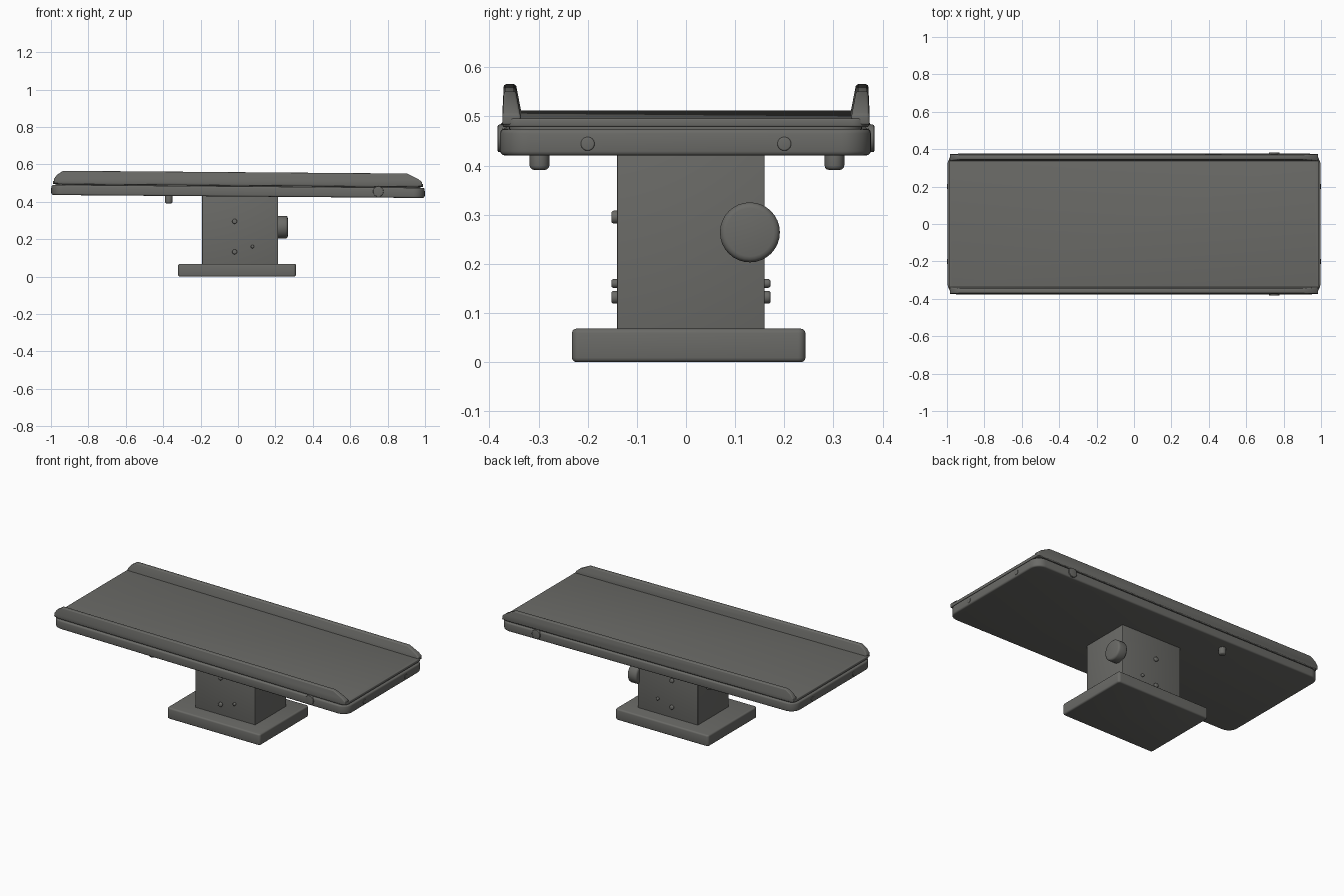
import bpy, bmesh, math
from mathutils import Matrix, Vector

if "Cube" in bpy.data.objects:
    bpy.data.objects.remove(bpy.data.objects["Cube"])

grey = bpy.data.materials.new("dark_warm_grey")
grey.diffuse_color = (0.145, 0.145, 0.135, 1)
grey.use_nodes = True
grey.node_tree.nodes["Principled BSDF"].inputs["Base Color"].default_value = grey.diffuse_color
SLOPE = 0.008  # the tray leans very slightly down towards +x


def finish(bm, name, bevel=0.0, lean=False):
    if bevel:
        bmesh.ops.recalc_face_normals(bm, faces=bm.faces)
        sharp = [e for e in bm.edges if e.calc_face_angle(0) > math.radians(35)]
        bmesh.ops.bevel(bm, geom=sharp, offset=bevel, segments=3, profile=0.5,
                        affect='EDGES', clamp_overlap=True)
    if lean:
        for v in bm.verts:
            v.co.z -= SLOPE * v.co.x
    bmesh.ops.recalc_face_normals(bm, faces=bm.faces)
    me = bpy.data.meshes.new(name)
    bm.to_mesh(me)
    bm.free()
    ob = bpy.data.objects.new(name, me)
    bpy.context.collection.objects.link(ob)
    me.materials.append(grey)
    bpy.context.view_layer.objects.active = ob
    ob.select_set(True)
    bpy.ops.object.shade_smooth_by_angle(angle=math.radians(35))
    ob.select_set(False)
    return ob


def block(name, lo, hi, corner=0.0, bevel=0.01, lean=False):
    """Box from lo to hi, plan corners rounded, then edges softened."""
    bm = bmesh.new()
    lo, hi = Vector(lo), Vector(hi)
    bmesh.ops.create_cube(bm, size=1)
    for v in bm.verts:
        v.co = Vector([(l + h) / 2 + c * (h - l) for c, l, h in zip(v.co, lo, hi)])
    if corner:
        up = [e for e in bm.edges if abs(e.verts[0].co.z - e.verts[1].co.z) > 1e-5]
        bmesh.ops.bevel(bm, geom=up, offset=corner, segments=8, profile=0.5, affect='EDGES')
    return finish(bm, name, bevel, lean)


def disc(name, centre, axis, radius, depth, bevel=0.004, lean=False):
    """Short round pin centred on a point and pointing along axis."""
    bm = bmesh.new()
    rot = Vector(axis).to_track_quat('Z', 'Y').to_matrix().to_4x4()
    bmesh.ops.create_cone(bm, cap_ends=True, segments=32, radius1=radius, radius2=radius,
                          depth=depth, matrix=Matrix.Translation(centre) @ rot)
    return finish(bm, name, bevel, lean)


# Pedestal
block("base_plate", (-0.32, -0.232, 0), (0.31, 0.243, 0.068), 0.015, 0.009)
block("column", (-0.192, -0.14, 0.05), (0.214, 0.16, 0.45), 0, 0.003)
disc("side_knob", (0.235, 0.13, 0.264), (1, 0, 0), 0.061, 0.062, 0.012)

# Long table: lower slab, recessed joint, upper deck
block("table_slab", (-0.997, -0.378, 0.428), (0.997, 0.376, 0.482), 0.06, 0.009, True)
block("joint_strip", (-0.975, -0.36, 0.47), (0.975, 0.358, 0.495), 0.05, 0.003, True)
block("top_deck", (-0.99, -0.373, 0.486), (0.99, 0.372, 0.504), 0.035, 0.004, True)

# Side rails with sloped ends and a thicker foot
outline = [(-0.985, 0.49), (0.985, 0.49), (0.985, 0.512), (0.965, 0.528), (0.905, 0.558),
           (-0.935, 0.558), (-0.968, 0.536), (-0.985, 0.512)]
for side, label in ((-1, "front"), (1, "back")):
    bm = bmesh.new()
    outer = [bm.verts.new((x, side * (0.374 - (z - 0.49) * 0.05), z)) for x, z in outline]
    inner = [bm.verts.new((x, side * (0.333 + (z - 0.49) * 0.19), z)) for x, z in outline]
    bm.faces.new(outer)
    bm.faces.new(inner)
    n = len(outline)
    for i in range(n):
        j = (i + 1) % n
        bm.faces.new((outer[i], outer[j], inner[j], inner[i]))
    finish(bm, label + "_rail", 0.005, True)

    # Round button on the slab side and stub foot underneath
    disc(label + "_slab_button", (0.75, side * 0.374, 0.461), (0, side, 0), 0.028, 0.018,
         0.003, True)
    disc(label + "_stub_foot", (-0.37, side * 0.3 + 0.002, 0.413), (0, 0, -1), 0.02, 0.05,
         0.009, True)

    # Bolts on the column face
    face_y = -0.14 if side < 0 else 0.16
    for i, (x, z) in enumerate(((-0.018, 0.295), (-0.018, 0.132), (0.077, 0.16))):
        r = 0.009 if i == 2 else 0.013
        disc(f"{label}_bolt_{i + 1}", (x, face_y + side * 0.003, z), (0, side, 0), r, 0.018,
             0.005)

# Small pins on the slab ends
for sx, label in ((-1, "left"), (1, "right")):
    for y in (-0.2, 0.2):
        disc(f"{label}_end_pin", (sx * 0.994, y, 0.452), (sx, 0, 0), 0.014, 0.012, 0.003, True)
